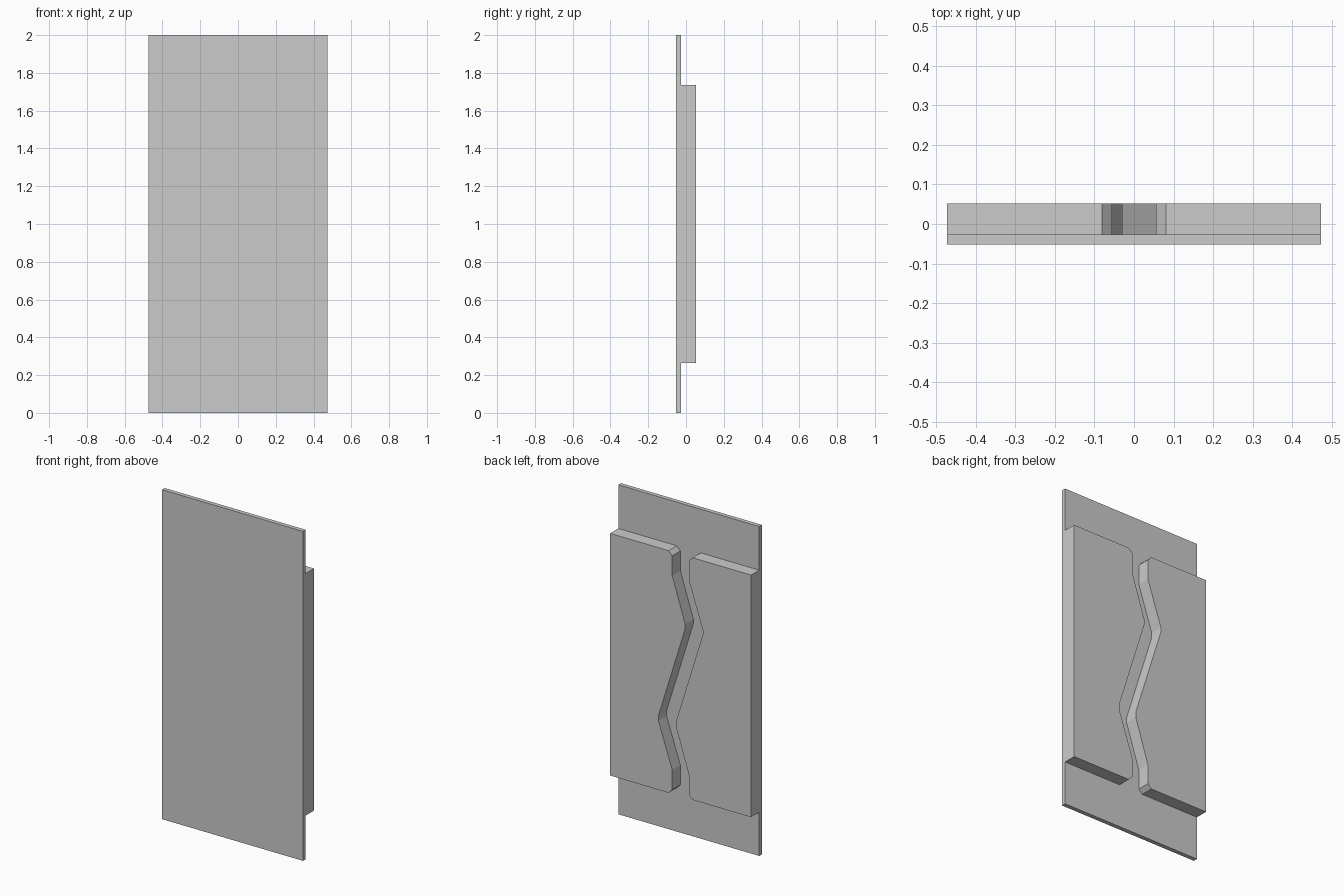
import bpy, bmesh

cube = bpy.data.objects.get("Cube")
if cube:
    bpy.data.objects.remove(cube, do_unlink=True)

HALF_W = 0.473
FRONT, STEP, BACK = -0.052, -0.026, 0.052

grey = bpy.data.materials.new("plain grey")
grey.use_nodes = True
colour = (0.6, 0.6, 0.6, 1)
grey.diffuse_color = colour
grey.node_tree.nodes["Principled BSDF"].inputs["Base Color"].default_value = colour


def extrude_profile(name, profile, y0, y1):
    """Extrude an (x, z) outline from y0 to y1."""
    bm = bmesh.new()
    face = bm.faces.new([bm.verts.new((x, y0, z)) for x, z in profile])
    moved = bmesh.ops.extrude_face_region(bm, geom=[face])["geom"]
    verts = [v for v in moved if isinstance(v, bmesh.types.BMVert)]
    bmesh.ops.translate(bm, verts=verts, vec=(0, y1 - y0, 0))
    bmesh.ops.recalc_face_normals(bm, faces=bm.faces)
    mesh = bpy.data.meshes.new(name)
    bm.to_mesh(mesh)
    bm.free()
    mesh.materials.append(grey)
    obj = bpy.data.objects.new(name, mesh)
    bpy.context.collection.objects.link(obj)
    return obj


# Thin front sheet
extrude_profile("front_sheet",
                [(-HALF_W, 0), (HALF_W, 0), (HALF_W, 2), (-HALF_W, 2)],
                FRONT, STEP)

# Thick back panels with a zigzag channel between them
panel = [
    (HALF_W, 1.735), (0.081, 1.735), (0.056, 1.71),
    (0.056, 1.59), (-0.031, 1.32), (-0.031, 1.29),
    (0.149, 0.715), (0.149, 0.685), (0.056, 0.41),
    (0.056, 0.29), (0.081, 0.265), (HALF_W, 0.265),
]
extrude_profile("left_panel", panel, STEP, BACK)
# The other panel is the same outline turned half a turn
extrude_profile("right_panel", [(-x, 2 - z) for x, z in panel], STEP, BACK)
